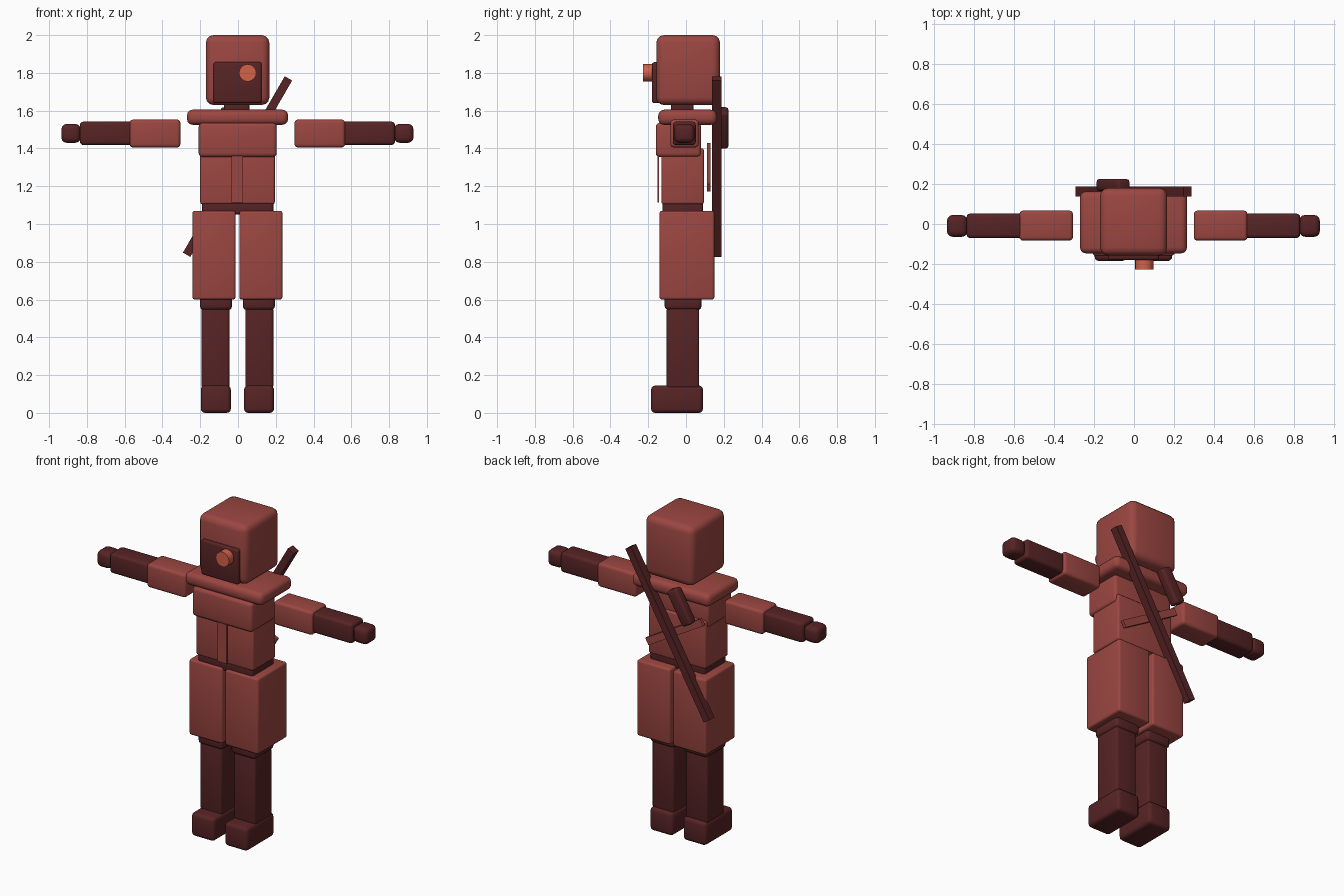
import bpy
import bmesh
import math
from mathutils import Matrix, Vector

cube = bpy.data.objects.get("Cube")
if cube:
    bpy.data.objects.remove(cube, do_unlink=True)


def material(name, rgb):
    mat = bpy.data.materials.new(name)
    mat.use_nodes = True
    mat.diffuse_color = (*rgb, 1)
    mat.node_tree.nodes["Principled BSDF"].inputs["Base Color"].default_value = (*rgb, 1)
    return mat


RED = material("brick red", (0.33, 0.062, 0.053))
DARK = material("dark maroon", (0.095, 0.017, 0.018))
ORANGE = material("orange red", (0.66, 0.122, 0.065))


def finish(name, bm, mat):
    mesh = bpy.data.meshes.new(name)
    bm.to_mesh(mesh)
    bm.free()
    mesh.materials.append(mat)
    obj = bpy.data.objects.new(name, mesh)
    bpy.context.collection.objects.link(obj)
    bpy.ops.object.select_all(action="DESELECT")
    obj.select_set(True)
    bpy.context.view_layer.objects.active = obj
    bpy.ops.object.shade_smooth_by_angle(angle=math.radians(35))
    return obj


def box(name, mat, x, y, z, bevel=0.0, tilt=0):
    """Rounded block from its x, y and z ranges, tilted in the front plane."""
    spans = (x, y, z)
    size = Vector([b - a for a, b in spans])
    centre = Vector([(a + b) / 2 for a, b in spans])
    bm = bmesh.new()
    bmesh.ops.create_cube(bm, size=1)
    bmesh.ops.scale(bm, vec=size, verts=bm.verts)
    if bevel:
        bmesh.ops.bevel(bm, geom=bm.edges[:], offset=bevel, segments=3,
                        profile=0.5, affect="EDGES")
    bm.transform(Matrix.Translation(centre) @ Matrix.Rotation(math.radians(tilt), 4, "Y"))
    return finish(name, bm, mat)


# Head, face mask and eye
box("head", RED, (-0.17, 0.166), (-0.157, 0.18), (1.63, 2.0), 0.04)
box("face_mask", DARK, (-0.13, 0.125), (-0.18, -0.08), (1.64, 1.857), 0.012)
box("neck", DARK, (-0.075, 0.06), (-0.08, 0.04), (1.58, 1.65), 0.012)
eye = bmesh.new()
bmesh.ops.create_cone(eye, cap_ends=True, segments=16, radius1=0.046, radius2=0.046, depth=0.065)
eye.transform(Matrix.Translation((0.051, -0.194, 1.8)) @ Matrix.Rotation(math.pi / 2, 4, "X"))
finish("eye", eye, ORANGE)

# Torso
box("collar", RED, (-0.27, 0.265), (-0.147, 0.163), (1.525, 1.605), 0.03)
box("chest", RED, (-0.208, 0.205), (-0.16, 0.08), (1.355, 1.535), 0.02)
box("belly", RED, (-0.2, 0.195), (-0.13, 0.095), (1.105, 1.40), 0.012)
box("front_flap", RED, (-0.035, 0.027), (-0.152, -0.143), (1.115, 1.365))
box("hips", DARK, (-0.19, 0.187), (-0.125, 0.09), (1.05, 1.13), 0.015)

# Legs and arms, the same on both sides
for side, s in (("right", -1), ("left", 1)):
    def limb(name, mat, near, far, y, z, bevel):
        x = sorted((s * near - 0.003, s * far - 0.003))
        box(side + "_" + name, mat, x, y, z, bevel)

    limb("thigh", RED, 0.01, 0.238, (-0.14, 0.15), (0.6, 1.07), 0.013)
    limb("knee", DARK, 0.029, 0.198, (-0.113, 0.082), (0.545, 0.63), 0.02)
    limb("shin", DARK, 0.042, 0.19, (-0.102, 0.07), (0.13, 0.56), 0.015)
    limb("foot", DARK, 0.035, 0.194, (-0.185, 0.09), (0.0, 0.145), 0.022)
    limb("upper_arm", RED, 0.302, 0.57, (-0.083, 0.067), (1.405, 1.553), 0.018)
    limb("forearm", DARK, 0.55, 0.834, (-0.07, 0.052), (1.418, 1.542), 0.018)
    limb("hand", DARK, 0.83, 0.932, (-0.064, 0.045), (1.43, 1.53), 0.028)

# Gear slung across the back
box("back_blade", DARK, (-0.025, 0.02), (0.137, 0.187), (0.765, 1.843), 0, 30)
box("back_pouch", DARK, (-0.142, -0.068), (0.165, 0.225), (1.398, 1.62), 0.015, 30)
box("back_strap", RED, (-0.228, 0.208), (0.112, 0.13), (1.278, 1.323), 0, 30)
